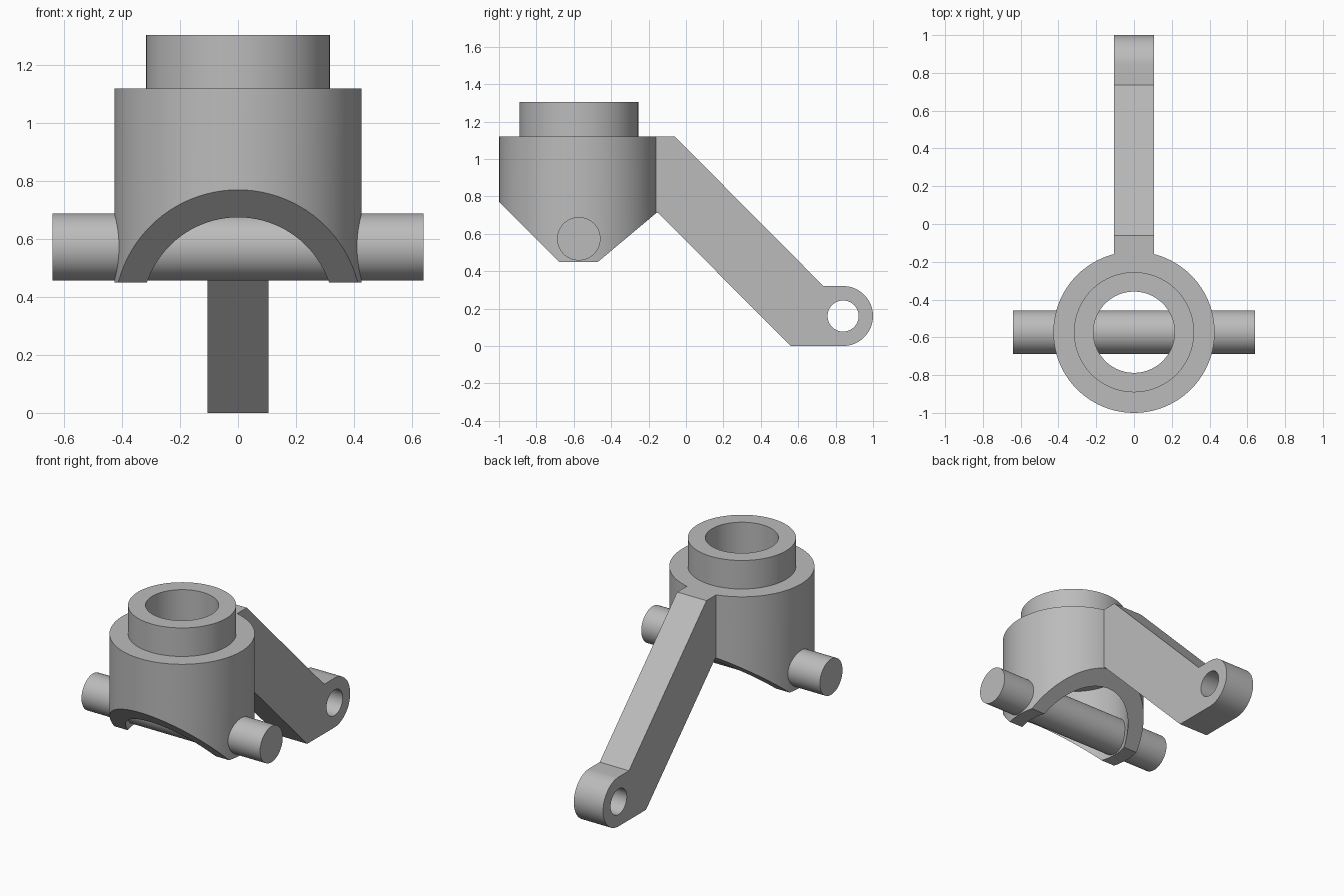
import bpy, bmesh
from math import sin, cos, pi
from mathutils import Matrix, Vector

cube = bpy.data.objects.get("Cube")
if cube:
    bpy.data.objects.remove(cube)

grey = bpy.data.materials.new("Plain grey")
grey.use_nodes = True
colour = (0.5, 0.5, 0.5, 1)
grey.diffuse_color = colour
grey.node_tree.nodes["Principled BSDF"].inputs["Base Color"].default_value = colour

HUB_Y = -0.573
EYE = Vector((0, 0.84, 0.16))


def finish(name, bm):
    bmesh.ops.recalc_face_normals(bm, faces=bm.faces)
    mesh = bpy.data.meshes.new(name)
    bm.to_mesh(mesh)
    bm.free()
    mesh.materials.append(grey)
    obj = bpy.data.objects.new(name, mesh)
    bpy.context.collection.objects.link(obj)
    return obj


def prism(name, outline, half_width):
    """Side outline of (y, z) points, extruded along x."""
    bm = bmesh.new()
    face = bm.faces.new([bm.verts.new((-half_width, y, z)) for y, z in outline])
    geom = bmesh.ops.extrude_face_region(bm, geom=[face])["geom"]
    moved = [v for v in geom if isinstance(v, bmesh.types.BMVert)]
    bmesh.ops.translate(bm, verts=moved, vec=(2 * half_width, 0, 0))
    return finish(name, bm)


def rod(name, centre, radius, length):
    """Cylinder lying along x."""
    bm = bmesh.new()
    turn = Matrix.Translation(centre) @ Matrix.Rotation(pi / 2, 4, "Y")
    bmesh.ops.create_cone(bm, cap_ends=True, segments=64, radius1=radius,
                          radius2=radius, depth=length, matrix=turn)
    return finish(name, bm)


def lathe(name, profile, steps=96):
    """Closed (radius, z) profile turned around the hub axis."""
    bm = bmesh.new()
    rings = []
    for i in range(steps):
        a = 2 * pi * i / steps
        rings.append([bm.verts.new((r * cos(a), HUB_Y + r * sin(a), z)) for r, z in profile])
    for i, ring in enumerate(rings):
        after = rings[(i + 1) % steps]
        for j in range(len(profile)):
            k = (j + 1) % len(profile)
            bm.faces.new((ring[j], after[j], after[k], ring[k]))
    return finish(name, bm)


def combine(target, other, operation):
    mod = target.modifiers.new(operation.title(), "BOOLEAN")
    mod.operation, mod.object, mod.solver = operation, other, "EXACT"
    bpy.context.view_layer.objects.active = target
    bpy.ops.object.modifier_apply(modifier=mod.name)
    bpy.data.objects.remove(other)


# Hollow hub with a narrower collar and a stepped bore
hub = lathe("hub_with_arm", [(0.427, 0.3), (0.427, 1.12), (0.318, 1.12), (0.318, 1.305),
                             (0.215, 1.305), (0.215, 0.96), (0.332, 0.96), (0.332, 0.3)])

# Sloped cuts under the front and back of the hub
keep = prism("hub_envelope", [(-1.1, 0.87), (-0.68, 0.45), (-0.47, 0.45),
                              (-0.1, 0.76), (-0.1, 1.5), (-1.1, 1.5)], 0.6)
combine(hub, keep, "INTERSECT")

# Slanted arm with a rounded, drilled end
tip = [(EYE.y + 0.16 * cos(a), EYE.z + 0.16 * sin(a))
       for a in (pi / 2 - pi * i / 32 for i in range(33))]
arm = prism("arm", [(-0.2, 0.712), (-0.2, 1.12), (-0.06, 1.12), (0.735, 0.32)] + tip
            + [(0.56, 0), (-0.15, 0.712)], 0.105)
combine(arm, rod("eye_hole", EYE, 0.083, 0.5), "DIFFERENCE")
combine(hub, arm, "UNION")

# Cross shaft through the hub
shaft = rod("cross_shaft", (0, HUB_Y, 0.573), 0.116, 1.282)

# Smooth curved walls, crisp edges
for obj in (hub, shaft):
    bpy.ops.object.select_all(action="DESELECT")
    obj.select_set(True)
    bpy.context.view_layer.objects.active = obj
    bpy.ops.object.shade_smooth_by_angle(angle=pi / 6)
